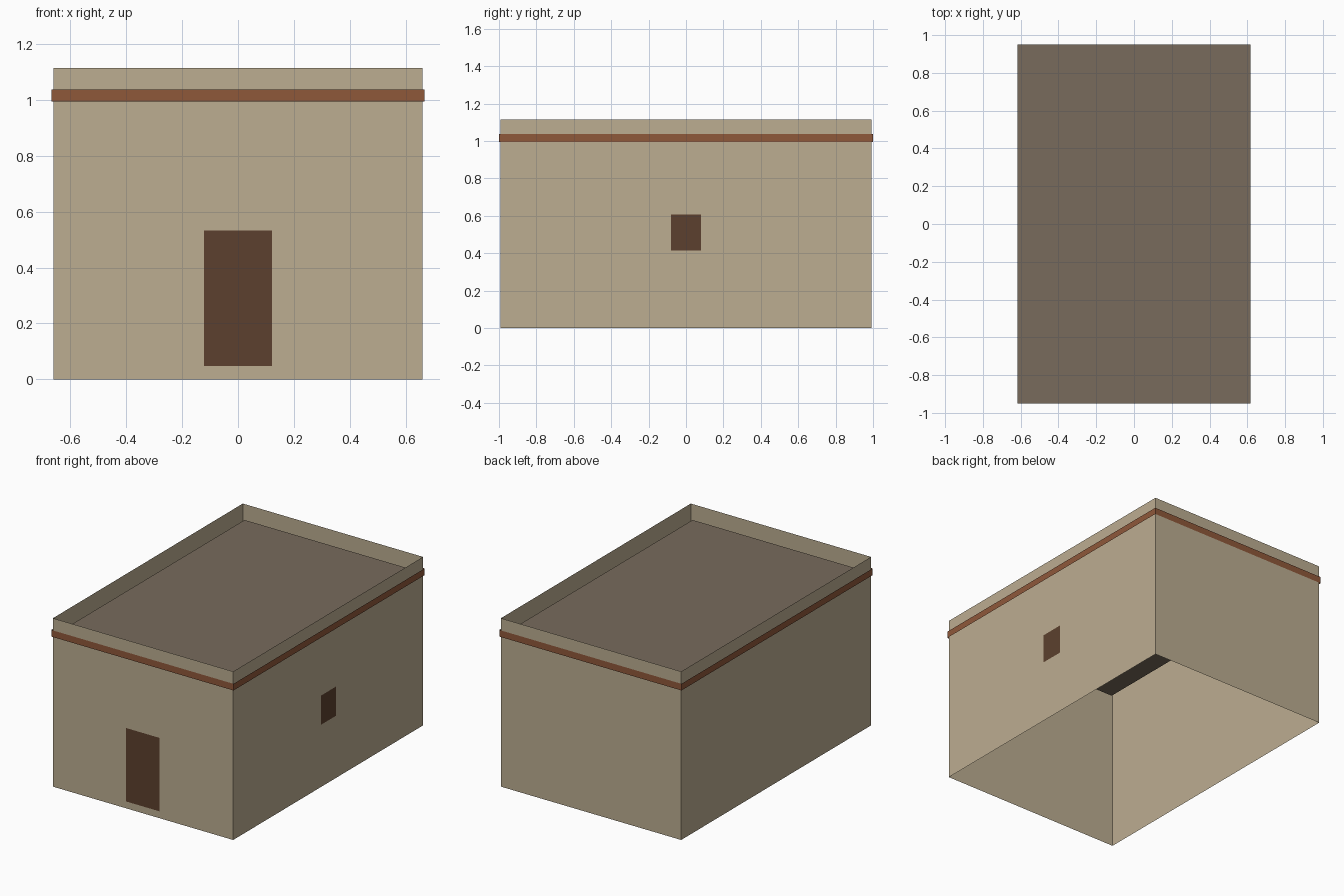
import bpy
import bmesh

cube = bpy.data.objects.get("Cube")
if cube:
    bpy.data.objects.remove(cube, do_unlink=True)


def material(name, rgb):
    """Flat material from 0-255 display values."""
    linear = [((c / 255 + 0.055) / 1.055) ** 2.4 for c in rgb] + [1.0]
    mat = bpy.data.materials.new(name)
    mat.use_nodes = True
    mat.diffuse_color = linear
    bsdf = mat.node_tree.nodes["Principled BSDF"]
    bsdf.inputs["Base Color"].default_value = linear
    bsdf.inputs["Roughness"].default_value = 0.9
    return mat


def add_part(name, bm, mat):
    mesh = bpy.data.meshes.new(name)
    bm.to_mesh(mesh)
    bm.free()
    mesh.materials.append(mat)
    obj = bpy.data.objects.new(name, mesh)
    bpy.context.collection.objects.link(obj)
    return obj


def open_ring(name, half_x, half_y, z0, z1, mat):
    """Four upright sheets around a rectangle, open above and below."""
    bm = bmesh.new()
    corners = [(-half_x, -half_y), (half_x, -half_y), (half_x, half_y), (-half_x, half_y)]
    low = [bm.verts.new((x, y, z0)) for x, y in corners]
    high = [bm.verts.new((x, y, z1)) for x, y in corners]
    for i in range(4):
        j = (i + 1) % 4
        bm.faces.new((low[i], low[j], high[j], high[i]))
    return add_part(name, bm, mat)


def panel(name, points, mat):
    bm = bmesh.new()
    bm.faces.new([bm.verts.new(p) for p in points])
    return add_part(name, bm, mat)


plaster = material("sand plaster", (188, 173, 145))
roofing = material("grey brown roof", (120, 107, 92))
brick = material("red brown trim", (143, 88, 58))
wood = material("dark brown wood", (92, 64, 46))

HALF_X, HALF_Y = 0.66, 0.993
GAP = 0.003

# Walls rise past the roof to form the parapet
open_ring("walls", HALF_X, HALF_Y, 0, 1.115, plaster)

# Trim band just outside the walls
open_ring("trim_band", 0.667, 1.0, 0.994, 1.038, brick)

# Sunken flat roof
rx, ry, rz = 0.616, 0.949, 1.035
panel("roof", [(-rx, -ry, rz), (rx, -ry, rz), (rx, ry, rz), (-rx, ry, rz)], roofing)

# Door on the front wall
dx, dy, d0, d1 = 0.122, -HALF_Y - GAP, 0.047, 0.533
panel("door", [(-dx, dy, d0), (dx, dy, d0), (dx, dy, d1), (-dx, dy, d1)], wood)

# Window on the +x wall
wx, wy, w0, w1 = HALF_X + GAP, 0.08, 0.414, 0.607
panel("window", [(wx, -wy, w0), (wx, wy, w0), (wx, wy, w1), (wx, -wy, w1)], wood)
